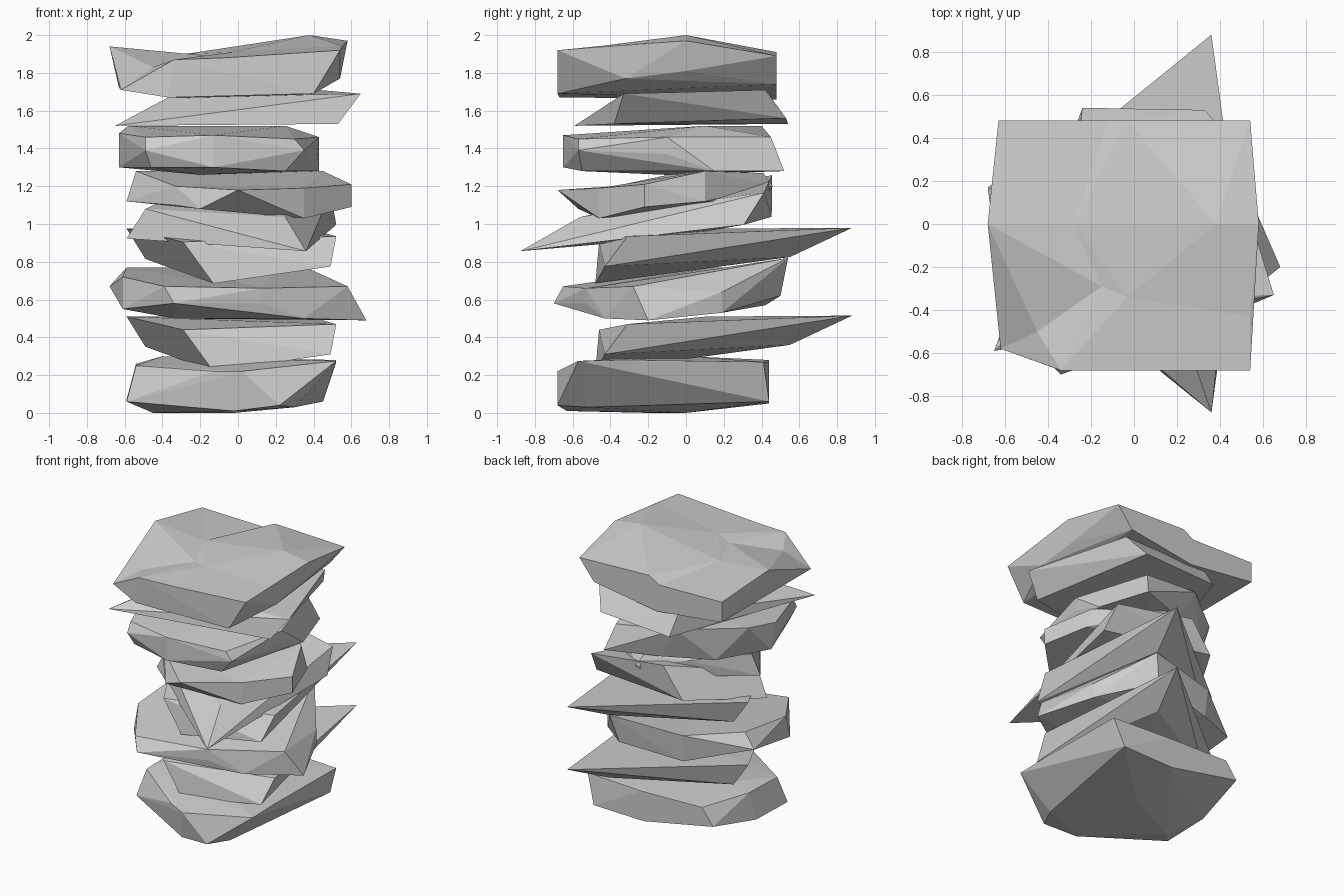
import bpy
import bmesh
from math import pi

default_cube = bpy.data.objects.get("Cube")
if default_cube:
    bpy.data.objects.remove(default_cube, do_unlink=True)


def make_material(name, value):
    material = bpy.data.materials.new(name)
    material.use_nodes = True
    colour = (value, value, value, 1)
    material.diffuse_color = colour
    shader = material.node_tree.nodes["Principled BSDF"]
    shader.inputs["Base Color"].default_value = colour
    shader.inputs["Roughness"].default_value = 0.9
    return material


stone_grey = make_material("stone grey", 0.62)


def slab_mesh(name, upper, lower, lift=0.0):
    """Wrap a faceted rock around its upper and lower corners.

    A lift domes the upper corners while wrapping, so that the finished
    top may keep shallow hollows.
    """
    bm = bmesh.new()
    crown = [bm.verts.new(corner) for corner in upper]
    base = [bm.verts.new(corner) for corner in lower]
    domes = {}
    for vert in crown:
        domes[vert] = lift * (2 - vert.co.x ** 2 - vert.co.y ** 2)
        vert.co.z += domes[vert]
    hull = bmesh.ops.convex_hull(bm, input=crown + base)
    inside = {item for item in hull["geom_interior"]
              if isinstance(item, bmesh.types.BMVert)}
    for vert in crown:
        if vert not in inside:
            vert.co.z -= domes[vert]
    bmesh.ops.delete(bm, geom=list(inside), context="VERTS")
    # Merge nearly flat triangles into broad facets
    bmesh.ops.dissolve_limit(bm, angle_limit=0.03, verts=bm.verts, edges=bm.edges)
    bmesh.ops.recalc_face_normals(bm, faces=bm.faces)
    mesh = bpy.data.meshes.new(name)
    bm.to_mesh(mesh)
    bm.free()
    mesh.materials.append(stone_grey)
    return mesh


def place(name, mesh, location=(0, 0, 0), tilt=0.0):
    rock = bpy.data.objects.new(name, mesh)
    rock.location = location
    rock.rotation_euler.x = tilt
    bpy.context.collection.objects.link(rock)
    return rock


# Thick foundation rock
place("bottom_rock", slab_mesh(
    "bottom_rock",
    upper=[(-.54, -.3, .25), (-.13, -.6, .22), (.02, -.68, .22), (.52, -.57, .275),
           (.52, -.31, .28), (.52, .41, .27), (.05, .44, .27), (-.44, .44, .28),
           (-.54, .03, .26), (-.4, 0, .3)],
    lower=[(-.59, -.35, .06), (-.02, -.63, .01), (.22, -.68, .04), (.3, -.52, .03),
           (.45, .44, .06), (.04, .44, .05), (-.53, .44, .16), (-.59, .02, .07),
           (-.45, -.2, 0), (-.02, 0, 0)]))

# Pointed wedge, used three times, once turned over
wedge = slab_mesh(
    "wedge_rock",
    upper=[(-.59, .11, .51), (-.29, -.46, .44), (.52, -.31, .47), (.36, .88, .515)],
    lower=[(-.49, .14, .35), (-.13, -.48, .22), (.49, -.43, .31), (.25, .55, .36)])
place("lower_wedge_rock", wedge)
place("middle_wedge_rock", wedge, (0, 0, .465))
place("flipped_wedge_rock", wedge, (0, -.04, 1.44), pi + .08)

# Broad rock between the two lower wedges
place("lower_broad_rock", slab_mesh(
    "lower_broad_rock",
    upper=[(-.39, -.65, .67), (.12, -.53, .66), (.58, -.28, .67), (.51, .19, .64),
           (.25, .54, .82), (-.28, .44, .77), (-.59, .15, .77), (-.61, -.3, .72)],
    lower=[(-.34, -.7, .58), (.12, -.53, .58), (.35, -.43, .5), (.68, -.2, .49),
           (.51, .19, .53), (.2, .5, .62), (-.27, .42, .57), (-.68, .17, .67),
           (-.61, -.35, .55), (-.34, -.3, .5)],
    lift=0.5))

# Chipped rock above the flipped wedge
place("chipped_rock", slab_mesh(
    "chipped_rock",
    upper=[(-.54, 0, 1.28), (-.42, -.2, 1.22), (-.33, -.38, 1.2), (0, -.68, 1.18),
           (.35, -.46, 1.19), (.6, -.22, 1.21), (.45, .1, 1.28), (.06, .41, 1.27),
           (-.2, .27, 1.24)],
    lower=[(-.59, -.03, 1.12), (-.33, -.4, 1.1), (-.2, -.57, 1.08), (.35, -.46, 1.03),
           (.6, -.22, 1.09), (.5, .1, 1.12), (.09, .46, 1.2), (.03, .4, 1.12),
           (-.18, .27, 1.12)],
    lift=0.3))

# Rounded rock with a bevelled lower edge
place("upper_broad_rock", slab_mesh(
    "upper_broad_rock",
    upper=[(-.63, -.15, 1.48), (-.49, -.56, 1.46), (-.13, -.65, 1.47), (.3, -.57, 1.45),
           (.43, -.1, 1.46), (.26, .45, 1.46), (.25, .1, 1.52), (-.2, .4, 1.52),
           (-.58, .1, 1.52)],
    lower=[(-.63, -.1, 1.3), (-.49, -.6, 1.39), (-.46, -.56, 1.3), (-.13, -.65, 1.3),
           (.35, -.57, 1.39), (.25, -.55, 1.28), (.42, -.1, 1.37), (.43, .15, 1.28),
           (.31, .52, 1.28), (-.07, .38, 1.28), (-.4, .22, 1.28), (-.2, -.1, 1.26)]))

# Thin slanted rock under the cap
place("slanted_rock", slab_mesh(
    "slanted_rock",
    upper=[(-.37, -.35, 1.67), (.65, -.33, 1.69), (.42, .42, 1.71), (-.25, .45, 1.67)],
    lower=[(-.65, -.59, 1.52), (.53, -.38, 1.53), (.33, .53, 1.56), (-.24, .54, 1.53)]))

# Wide cap rock with a shallow hollow on top
place("cap_rock", slab_mesh(
    "cap_rock",
    upper=[(-.68, 0, 1.94), (-.45, -.5, 1.83), (-.34, -.68, 1.87), (-.07, -.68, 1.88),
           (.54, -.68, 1.92), (.54, -.43, 1.945), (.58, 0, 1.97), (.54, .48, 1.89),
           (-.03, .48, 1.91), (-.12, .48, 1.86), (-.63, .48, 1.87),
           (-.28, 0, 1.9), (-.15, -.29, 1.89), (-.03, -.34, 1.91), (.38, 0, 2)],
    lower=[(-.62, -.58, 1.71), (-.37, -.67, 1.67), (.4, -.68, 1.69), (.54, -.32, 1.77),
           (.54, 0, 1.81), (.42, .48, 1.74), (-.1, .48, 1.66), (-.63, .48, 1.72),
           (-.62, 0, 1.72), (0, -.1, 1.67)],
    lift=1.0))
